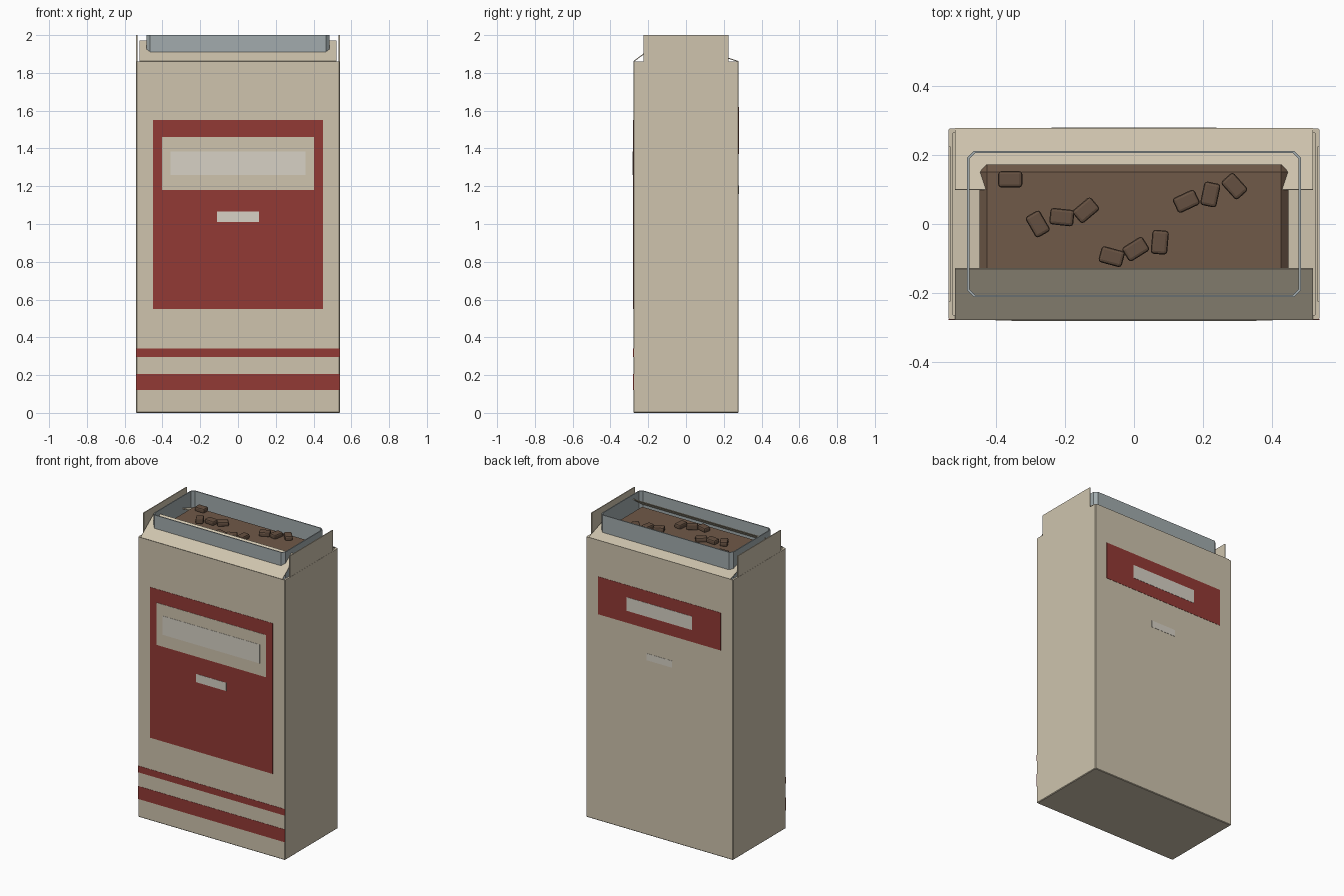
import bpy, bmesh, math
from mathutils import Matrix, Vector

if "Cube" in bpy.data.objects:
    bpy.data.objects.remove(bpy.data.objects["Cube"])


def material(name, rgb):
    m = bpy.data.materials.new(name)
    m.diffuse_color = (*rgb, 1)
    m.use_nodes = True
    m.node_tree.nodes["Principled BSDF"].inputs["Base Color"].default_value = m.diffuse_color
    return m


CARD = material("card", (0.62, 0.55, 0.42))
RED = material("red", (0.29, 0.042, 0.036))
PALE = material("pale", (0.68, 0.64, 0.56))
LINER = material("liner", (0.36, 0.41, 0.42))
BROWN = material("brown", (0.16, 0.10, 0.065))
DARK = material("dark_brown", (0.13, 0.08, 0.052))


def finish(name, bm, mat):
    bmesh.ops.recalc_face_normals(bm, faces=bm.faces[:])
    me = bpy.data.meshes.new(name)
    bm.to_mesh(me)
    bm.free()
    ob = bpy.data.objects.new(name, me)
    me.materials.append(mat)
    bpy.context.collection.objects.link(ob)
    return ob


def block(name, lo, hi, mat, bevel=0, segments=1, open_top=False, matrix=None):
    """Box between two corners, optionally bevelled and open at the top."""
    lo, hi = Vector(lo), Vector(hi)
    bm = bmesh.new()
    bmesh.ops.create_cube(bm, size=1)
    bmesh.ops.scale(bm, vec=hi - lo, verts=bm.verts[:])
    bmesh.ops.translate(bm, vec=(lo + hi) / 2, verts=bm.verts[:])
    if open_top:
        top = max(bm.faces, key=lambda f: f.calc_center_median().z)
        bmesh.ops.delete(bm, geom=[top], context='FACES_ONLY')
    if bevel:
        edges = [e for e in bm.edges if not e.is_boundary]
        bmesh.ops.bevel(bm, geom=edges, offset=bevel, segments=segments,
                        affect='EDGES', profile=0.5)
    if matrix:
        bm.transform(matrix)
    return finish(name, bm, mat)


def solidify(ob, thickness, offset=-1):
    mod = ob.modifiers.new("Thickness", 'SOLIDIFY')
    mod.thickness = thickness
    mod.offset = offset


def sheet(name, corners, thickness, mat):
    bm = bmesh.new()
    bm.faces.new([bm.verts.new(c) for c in corners])
    solidify(finish(name, bm, mat), thickness, 0)


W, D, H = 0.54, 0.278, 1.86

# Open carton
carton = block("carton", (-W, -D, 0), (W, D, H), CARD, bevel=0.004, open_top=True)
solidify(carton, 0.014)

# Front and back flaps fold inward, side flaps stand upright
F = 0.521
for name, y0, y1, z1 in (("front_flap", -0.278, -0.13, 1.97),
                         ("back_flap", 0.278, 0.10, 1.92)):
    sheet(name, [(-F, y0, H), (F, y0, H), (F, y1, z1), (-F, y1, z1)], 0.005, CARD)
for name, s in (("left_flap", -1), ("right_flap", 1)):
    x = s * (W - 0.004)
    sheet(name, [(x, -0.225, H - 0.01), (x, 0.225, H - 0.01),
                 (x, 0.225, 2), (x, -0.225, 2)], 0.006, CARD)

# Inner liner: an open tube with chamfered corners
bx, by, c = 0.485, 0.213, 0.02
ring = [(-bx + c, -by), (bx - c, -by), (bx, -by + c), (bx, by - c),
        (bx - c, by), (-bx + c, by), (-bx, by - c), (-bx, -by + c)]
bm = bmesh.new()
low = [bm.verts.new((x, y, 1.5)) for x, y in ring]
high = [bm.verts.new((x, y, 2.0)) for x, y in ring]
for i in range(8):
    j = (i + 1) % 8
    bm.faces.new((low[i], low[j], high[j], high[i]))
solidify(finish("liner", bm, LINER), 0.007)

# Filling and loose pieces on top
block("filling", (-0.45, -0.173, 1.5), (0.45, 0.173, 1.925), BROWN, bevel=0.022)
pieces = [(-0.36, 0.13, 0), (-0.28, 0.0, -60), (-0.21, 0.02, -6), (-0.14, 0.04, 40),
          (-0.065, -0.095, -15), (0.005, -0.073, 32), (0.075, -0.053, 85),
          (0.152, 0.066, 25), (0.222, 0.086, 78), (0.292, 0.11, -48)]
for i, (x, y, a) in enumerate(pieces):
    m = Matrix.Translation((x, y, 1.937)) @ Matrix.Rotation(math.radians(a), 4, 'Z')
    block(f"piece_{i + 1}", (-0.035, -0.024, -0.016), (0.035, 0.024, 0.016),
          DARK, bevel=0.009, segments=2, matrix=m)

# Printed panels: name, side, half width, z range, layer, material
panels = [
    ("front_panel", -1, 0.45, 0.55, 1.55, 1, RED),
    ("front_title_box", -1, 0.403, 1.18, 1.46, 2, CARD),
    ("front_title_bar", -1, 0.357, 1.26, 1.385, 3, PALE),
    ("front_small_bar", -1, 0.11, 1.01, 1.065, 2, PALE),
    ("upper_stripe", -1, 0.54, 0.297, 0.34, 1, RED),
    ("lower_stripe", -1, 0.54, 0.12, 0.205, 1, RED),
    ("back_panel", 1, 0.45, 1.37, 1.62, 1, RED),
    ("back_title_bar", 1, 0.24, 1.45, 1.54, 2, PALE),
    ("back_small_bar", 1, 0.093, 1.16, 1.205, 1, PALE),
]
for name, side, hw, z0, z1, layer, mat in panels:
    ya, yb = sorted((side * (D - 0.002), side * (D + 0.0015 * layer)))
    block(name, (-hw, ya, z0), (hw, yb, z1), mat)
